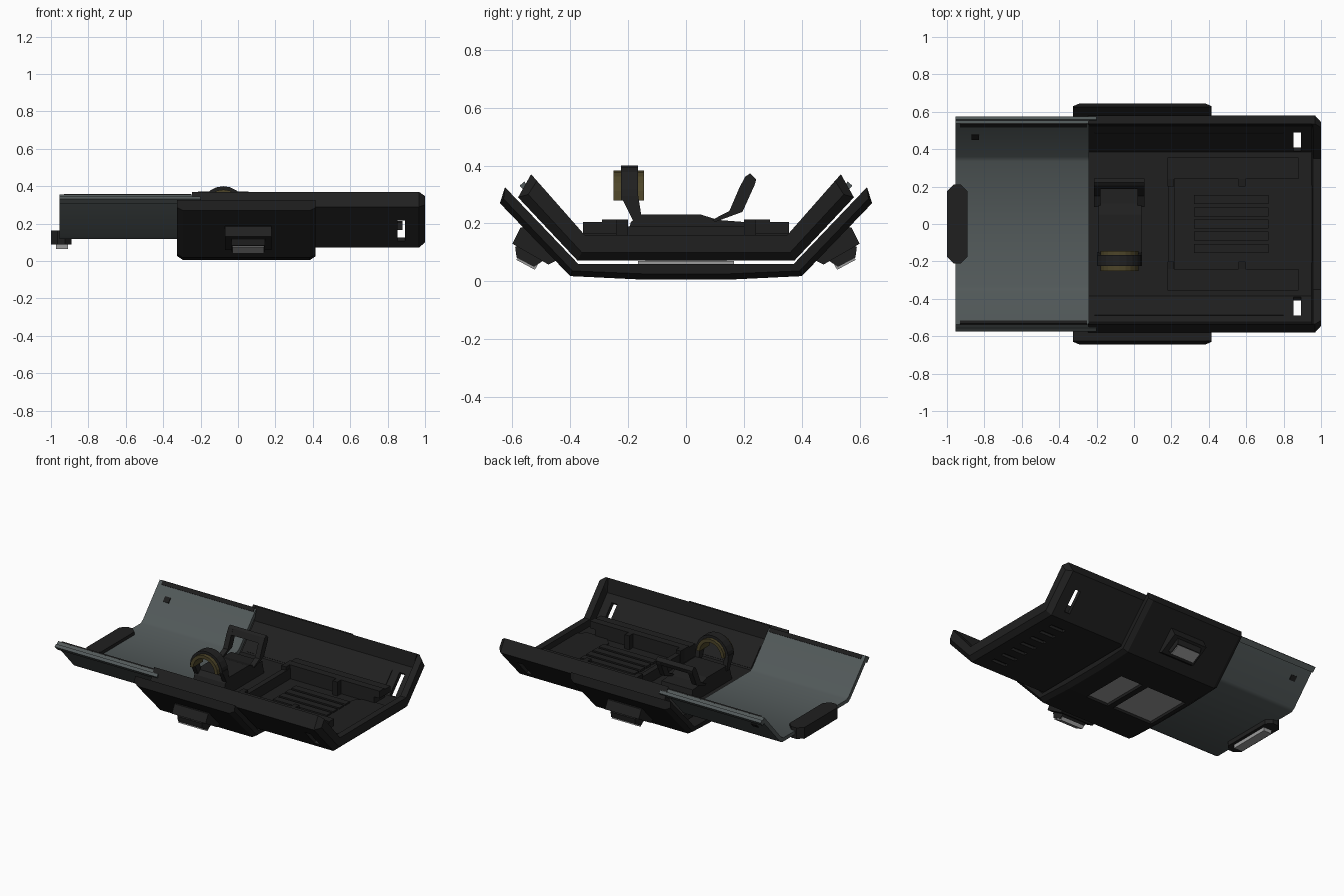
import bpy, bmesh, math
from mathutils import Vector

if "Cube" in bpy.data.objects:
    bpy.data.objects.remove(bpy.data.objects["Cube"])


def material(name, rgb):
    m = bpy.data.materials.new(name)
    m.diffuse_color = (*rgb, 1)
    m.use_nodes = True
    m.node_tree.nodes["Principled BSDF"].inputs["Base Color"].default_value = m.diffuse_color
    return m


BLACK = material("black_polymer", (0.012, 0.012, 0.012))
CHAR = material("charcoal", (0.0145, 0.0145, 0.0145))
STEEL = material("blue_grey_steel", (0.083, 0.099, 0.1))
BRASS = material("dull_brass", (0.075, 0.06, 0.022))
LIGHT = material("light_grey", (0.33, 0.33, 0.33))


def loft(name, rings, mat):
    """Join equal-length rings of 3D points and cap both ends."""
    bm = bmesh.new()
    vs = [[bm.verts.new(p) for p in r] for r in rings]
    n = len(rings[0])
    for a, b in zip(vs, vs[1:]):
        for i in range(n):
            j = (i + 1) % n
            bm.faces.new((a[i], a[j], b[j], b[i]))
    bm.faces.new(vs[0])
    bm.faces.new(vs[-1])
    bmesh.ops.recalc_face_normals(bm, faces=bm.faces)
    me = bpy.data.meshes.new(name)
    bm.to_mesh(me)
    bm.free()
    me.materials.append(mat)
    ob = bpy.data.objects.new(name, me)
    bpy.context.collection.objects.link(ob)
    return ob


def along_x(name, sections, mat):
    """sections: (x, [(y, z), ...])"""
    return loft(name, [[(x, y, z) for y, z in p] for x, p in sections], mat)


def box(name, x0, x1, y0, y1, z0, z1, mat):
    p = [(y0, z0), (y1, z0), (y1, z1), (y0, z1)]
    return along_x(name, [(x0, p), (x1, p)], mat)


def slab(name, outline, z0, z1, mat):
    return loft(name, [[(x, y, z) for x, y in outline] for z in (z0, z1)], mat)


def octagon(x0, x1, y0, y1, c):
    return [(x0 + c, y0), (x1 - c, y0), (x1, y0 + c), (x1, y1 - c),
            (x1 - c, y1), (x0 + c, y1), (x0, y1 - c), (x0, y0 + c)]


def mirrored(half):
    """Half profile on -y, mirrored into a full channel: outer then inner."""
    outer, inner = half
    o = outer + [(-y, z) for y, z in reversed(outer)]
    i = [(-y, z) for y, z in inner] + list(reversed(inner))
    return o + i


def pair(name, prof, x0, x1, mat):
    """Profile on the -y side, repeated on the +y side."""
    out = []
    for s, tag in ((1, "front"), (-1, "back")):
        p = [(y * s, z) for y, z in prof]
        out.append(along_x(f"{name}_{tag}", [(x0, p), (x1, p)], mat))
    return out


def wall_plates(name, p0, p1, t0, t1, outward, inward, x0, x1, mat):
    """Plates spanning a sloped wall line p0-p1, on both sides."""
    a, b = Vector(p0), Vector(p1)
    d = (b - a).normalized()
    n = Vector((-d.y, d.x))
    q = [a.lerp(b, t0) - n * inward, a.lerp(b, t1) - n * inward,
         a.lerp(b, t1) + n * outward, a.lerp(b, t0) + n * outward]
    return pair(name, [tuple(v) for v in q], x0, x1, mat)


def cut(ob, cutters):
    for c in cutters:
        c.hide_render = True
        m = ob.modifiers.new("cut", 'BOOLEAN')
        m.object = c
        m.solver = 'EXACT'
        bpy.context.view_layer.objects.active = ob
        bpy.ops.object.modifier_apply(modifier=m.name)
        bpy.data.objects.remove(c)


# Outer sleeve with chamfered ends and two openings below
S0, S1 = (-0.40, 0.018), (-0.643, 0.27)
s_in = [(-0.625, 0.325), (-0.372, 0.06)]
mid = mirrored(([S1, S0, (-0.15, 0.006)], s_in))
end = mirrored(([(-0.63, 0.285), (-0.392, 0.036), (-0.15, 0.026)], s_in))
sleeve = along_x("sleeve", [(-0.325, end), (-0.295, mid), (0.385, mid), (0.415, end)], BLACK)
cut(sleeve, [box("cutter", a, b, -0.165, 0.165, -0.1, 0.1, BLACK)
             for a, b in ((-0.27, 0.03), (0.07, 0.24))])
box("underside_pad", -0.28, 0.25, -0.165, 0.165, 0.025, 0.071, LIGHT)

# Wedge-shaped side buttons on the sleeve
pair("button_frame", [(-0.55, 0.19), (-0.572, 0.185), (-0.60, 0.13), (-0.475, 0.058),
                      (-0.44, 0.075)], -0.07, 0.18, CHAR)
pair("button_block", [(-0.55, 0.15), (-0.59, 0.118), (-0.585, 0.082), (-0.525, 0.05),
                      (-0.48, 0.08)], -0.035, 0.145, CHAR)
pair("button_face", [(-0.56, 0.10), (-0.587, 0.075), (-0.522, 0.04), (-0.505, 0.07)],
     -0.03, 0.14, LIGHT)

# Thin-walled tray with a thick chamfered end frame, wall slots and vents
T0, T1 = (-0.35, 0.16), (-0.535, 0.37)
I0, I1 = (-0.385, 0.12), (-0.525, 0.275)
t_out = [(-0.58, 0.29), (-0.375, 0.072)]
t_thin = mirrored((t_out, [T1, I1, I0]))
t_thick = mirrored((t_out, [T1, (-0.5, 0.33), T0]))
t_end = mirrored(([(-0.545, 0.30), (-0.36, 0.10)], [(-0.515, 0.347), (-0.49, 0.319), T0]))
tray = along_x("tray", [(-0.245, t_thin), (0.95, t_thin), (0.957, t_thick),
                        (0.968, t_thick), (1.0, t_end)], CHAR)
slots = wall_plates("cutter", I0, I1, 0.03, 0.75, 0.08, 0.03, 0.852, 0.893, CHAR)
vents = [box("cutter", 0.78, 0.89, y - 0.014, y + 0.014, 0.05, 0.09, CHAR)
         for y in (-0.27, -0.18, -0.09, 0, 0.09, 0.18, 0.27)]
cut(tray, slots + vents)
wall_plates("wall_panel", I0, I1, 0.05, 0.75, 0.002, 0.005, -0.21, 0.8, CHAR)

# Tray floor: rails, frame, ribs and end pad
for s, tag in ((-1, "front"), (1, "back")):
    for name, a, b, top in (("rail", 0.29, 0.355, 0.205), ("frame_bar", 0.24, 0.29, 0.213)):
        ya, yb = sorted((s * a, s * b))
        box(f"{name}_{tag}", 0.18, 0.88, ya, yb, 0.165, top, CHAR)
        box(f"{name}_foot_{tag}", 0.18, 0.84, ya, yb, 0.11, 0.17, CHAR)
    for k, x in enumerate((0.18, 0.56)):
        ya, yb = sorted((s * 0.20, s * 0.25))
        box(f"clip_{tag}_{k}", x, x + 0.035, ya, yb, 0.11, 0.213, BLACK)
box("frame_cross_bar", 0.185, 0.22, -0.25, 0.25, 0.11, 0.19, CHAR)
slab("end_pad", octagon(0.71, 0.955, -0.25, 0.25, 0.05), 0.11, 0.125, CHAR)
for k in range(5):
    y = 0.13 - k * 0.065
    box(f"rib_{k}", 0.32, 0.72, y - 0.024, y + 0.024, 0.11, 0.135, CHAR)

# Base block carrying the lever and the arch
base = [(-0.22, 0.11), (-0.19, 0.205), (-0.16, 0.231), (0.05, 0.231), (0.11, 0.212),
        (0.20, 0.205), (0.22, 0.11)]
along_x("handle_base", [(-0.19, base), (0.04, base)], CHAR)

# Folding lever: two arms and a top bar
arm = [(0.09, 0.212), (0.15, 0.243), (0.185, 0.325), (0.205, 0.362), (0.222, 0.373),
       (0.242, 0.352), (0.238, 0.335), (0.195, 0.24), (0.10, 0.205)]
for x, tag in ((-0.215, "left"), (0.02, "right")):
    along_x(f"lever_arm_{tag}", [(x, arm), (x + 0.035, arm)], CHAR)
bar = [(0.187, 0.325), (0.205, 0.362), (0.222, 0.373), (0.242, 0.352), (0.232, 0.325)]
along_x("lever_bar", [(-0.215, bar), (0.055, bar)], CHAR)


# Arched grip with brass liner and angled legs
def arch(name, r0, r1, y0, y1, mat):
    rings = []
    for k in range(11):
        a = math.pi * k / 10
        c, s = math.cos(a), math.sin(a)
        rings.append([(-0.078 + r * c, y, 0.28 + r * s)
                      for r, y in ((r0, y0), (r1, y0), (r1, y1), (r0, y1))])
    loft(name, rings, mat)


arch("arch_grip", 0.088, 0.12, -0.225, -0.165, CHAR)
arch("arch_liner", 0.08, 0.102, -0.25, -0.145, BRASS)
leg = [(-0.225, 0.295), (-0.165, 0.295), (-0.15, 0.20), (-0.178, 0.20)]
for x, tag in ((-0.198, "left"), (0.012, "right")):
    along_x(f"arch_leg_{tag}", [(x, leg), (x + 0.03, leg)], CHAR)

# Steel sheet sliding inside the tray, with rounded bends and rims
W0, W1 = (-0.372, 0.131), (-0.557, 0.335)
sheet_p = mirrored(([W1, W0, (-0.35, 0.117)],
                    [(-0.537, 0.355), (-0.36, 0.157), (-0.335, 0.141)]))
sheet = along_x("steel_sheet", [(-0.955, sheet_p), (-0.24, sheet_p)], STEEL)
bpy.context.view_layer.objects.active = sheet
sheet.select_set(True)
bpy.ops.object.shade_smooth_by_angle(angle=math.radians(50))
wall_plates("sheet_rim", W0, W1, 0.9, 1.03, 0.016, 0.005, -0.955, -0.2, STEEL)
wall_plates("rim_inlay", (-0.36, 0.157), (-0.537, 0.355), 0.9, 1.0, 0.004, 0.005, -0.93, -0.25, BLACK)
bolts = wall_plates("sheet_bolt", W0, W1, 0.55, 0.68, 0.005, 0.034, -0.87, -0.83, BLACK)
bpy.data.objects.remove(bolts[0])

# End latch with light pad below
slab("latch", octagon(-1.0, -0.89, -0.21, 0.21, 0.035), 0.088, 0.162, CHAR)
box("latch_pad", -0.972, -0.91, -0.14, 0.14, 0.064, 0.09, LIGHT)
